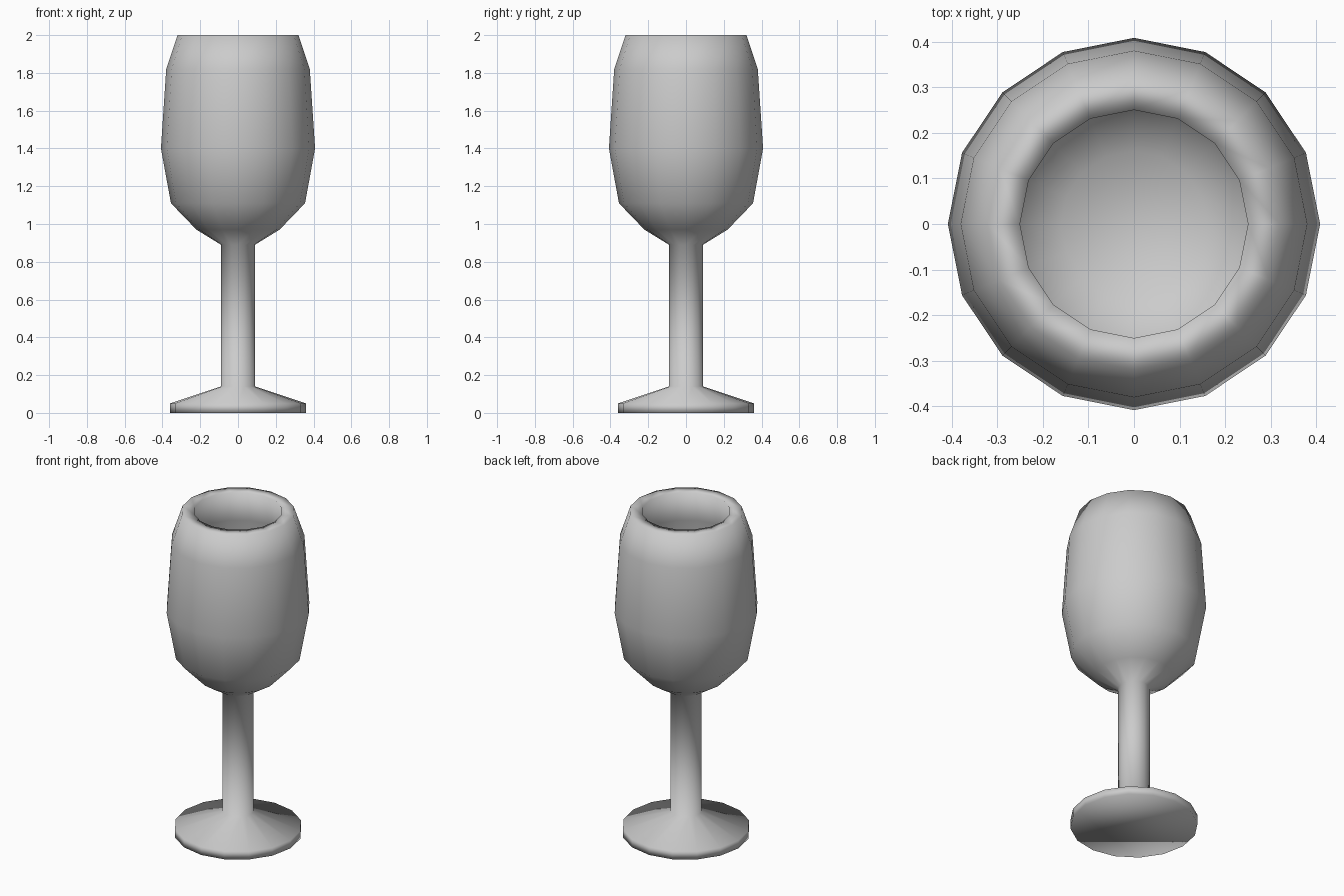
import bpy
import bmesh
from math import cos, sin, tau

if "Cube" in bpy.data.objects:
    bpy.data.objects.remove(bpy.data.objects["Cube"])

SIDES = 16

# Radius and height, from the foot up the outside, over the rim and down inside
PROFILE = [
    (0.36, 0.0), (0.36, 0.05),                              # foot
    (0.09, 0.14), (0.09, 0.89),                             # stem
    (0.22, 0.97), (0.355, 1.11), (0.408, 1.40),             # bowl outside
    (0.38, 1.82), (0.32, 2.0),
    (0.25, 2.0),                                            # flat rim
    (0.31, 1.80), (0.34, 1.40), (0.29, 1.15), (0.16, 1.03), # bowl inside
]


def lathe(name, profile, sides):
    bm = bmesh.new()
    rings = [[bm.verts.new((r * cos(tau * i / sides), r * sin(tau * i / sides), z))
              for i in range(sides)] for r, z in profile]
    for low, high in zip(rings, rings[1:]):
        for i in range(sides):
            j = (i + 1) % sides
            bm.faces.new((low[i], low[j], high[j], high[i]))
    # Underside of the foot and floor of the bowl
    bm.faces.new(rings[0][::-1])
    bm.faces.new(rings[-1])
    bmesh.ops.recalc_face_normals(bm, faces=bm.faces)
    for face in bm.faces:
        face.smooth = True
    mesh = bpy.data.meshes.new(name)
    bm.to_mesh(mesh)
    bm.free()
    obj = bpy.data.objects.new(name, mesh)
    bpy.context.collection.objects.link(obj)
    return obj


lathe("goblet", PROFILE, SIDES)
